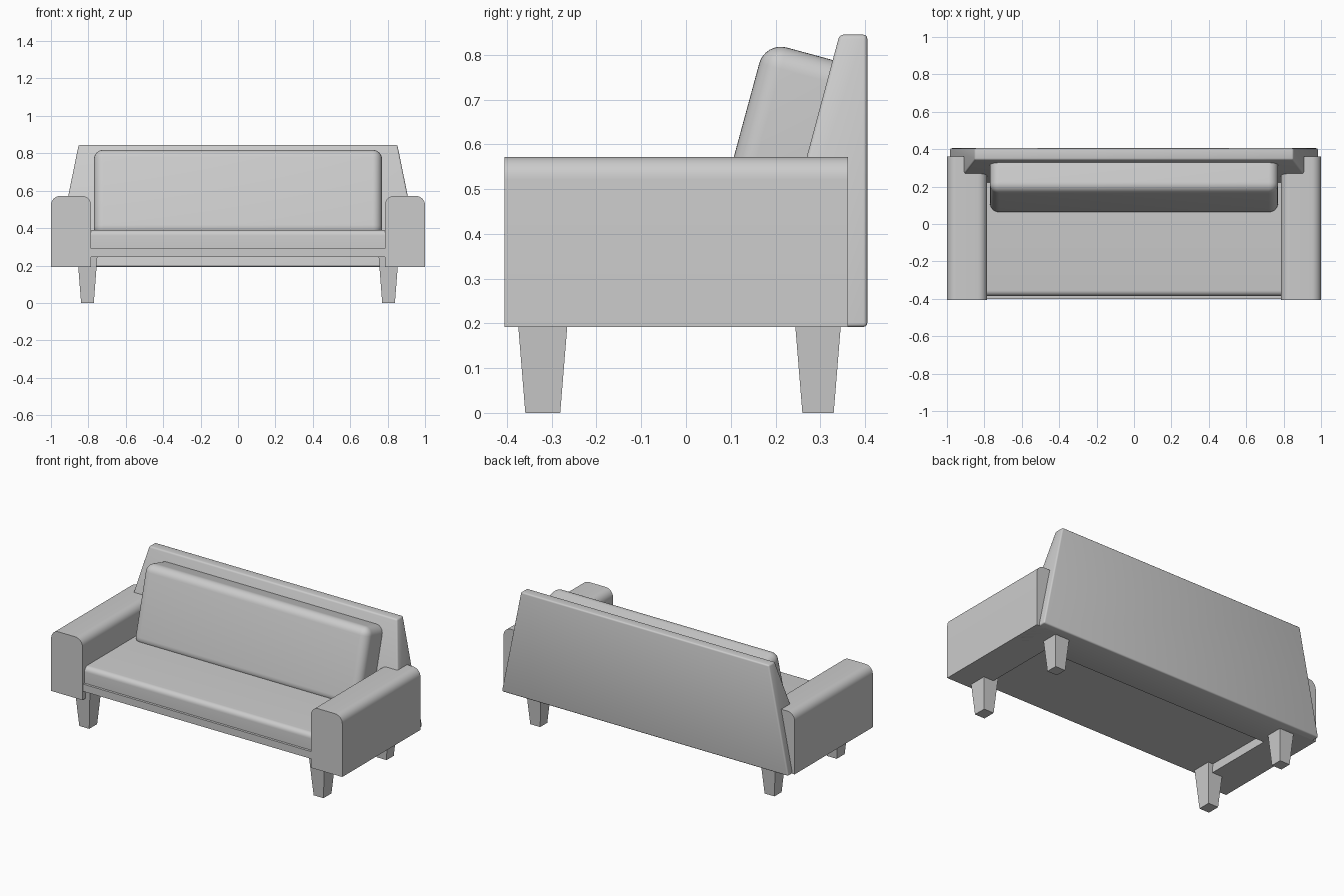
import bpy
import bmesh
from math import radians
from mathutils import Matrix

cube = bpy.data.objects.get("Cube")
if cube:
    bpy.data.objects.remove(cube, do_unlink=True)

# One upholstery colour
grey = bpy.data.materials.new("light_grey")
grey.use_nodes = True
GREY = (0.6, 0.6, 0.6, 1)
grey.diffuse_color = GREY
grey.node_tree.nodes["Principled BSDF"].inputs["Base Color"].default_value = GREY


def prism(name, lower, upper):
    """Box-like solid between two rectangles (x0, x1, y0, y1, z)."""
    bm = bmesh.new()
    rings = []
    for x0, x1, y0, y1, z in (lower, upper):
        rings.append([bm.verts.new((x, y, z)) for x, y in
                      ((x0, y0), (x1, y0), (x1, y1), (x0, y1))])
    low, top = rings
    bm.faces.new(low[::-1])
    bm.faces.new(top)
    for i in range(4):
        j = (i + 1) % 4
        bm.faces.new((low[i], low[j], top[j], top[i]))
    mesh = bpy.data.meshes.new(name)
    bm.to_mesh(mesh)
    bm.free()
    obj = bpy.data.objects.new(name, mesh)
    bpy.context.collection.objects.link(obj)
    mesh.materials.append(grey)
    return obj


def box(name, x0, x1, y0, y1, z0, z1):
    return prism(name, (x0, x1, y0, y1, z0), (x0, x1, y0, y1, z1))


def round_edges(obj, width, segments, rule):
    """Bevel the edges whose midpoint and direction satisfy the rule."""
    bm = bmesh.new()
    bm.from_mesh(obj.data)
    edges = [e for e in bm.edges
             if rule((e.verts[0].co + e.verts[1].co) / 2,
                     (e.verts[1].co - e.verts[0].co).normalized())]
    bmesh.ops.bevel(bm, geom=edges, offset=width, segments=segments,
                    profile=0.5, affect='EDGES', clamp_overlap=True)
    bm.to_mesh(obj.data)
    bm.free()
    bpy.ops.object.select_all(action='DESELECT')
    obj.select_set(True)
    bpy.context.view_layer.objects.active = obj
    bpy.ops.object.shade_smooth_by_angle(angle=radians(35))


# Arms with rounded long top edges, and legs
for side, s in (("left", 1), ("right", -1)):
    x0, x1 = sorted((s * 0.785, s * 1.0))
    arm = box(side + "_arm", x0, x1, -0.405, 0.362, 0.192, 0.572)
    round_edges(arm, 0.05, 8, lambda m, d: abs(d.y) > 0.9 and m.z > 0.5)
    for end, y, half in (("front", -0.32, 0.055), ("back", 0.295, 0.051)):
        x = s * 0.805
        foot = half - 0.016
        prism(f"{side}_{end}_leg",
              (x - 0.034, x + 0.034, y - foot, y + foot, 0),
              (x - 0.053, x + 0.053, y - half - 0.004, y + half + 0.004, 0.246))

# Seat base and seat cushion
box("seat_base", -0.79, 0.79, -0.4, 0.3, 0.245, 0.29)
seat = box("seat_cushion", -0.786, 0.786, -0.385, 0.3, 0.29, 0.39)
round_edges(seat, 0.03, 6, lambda m, d: abs(d.x) > 0.9 and m.y < 0 and m.z > 0.35)

# Tapered back panel with a leaning front
back = prism("back_panel", (-0.985, 0.985, 0.168, 0.405, 0.192),
             (-0.852, 0.852, 0.343, 0.405, 0.845))
round_edges(back, 0.009, 3, lambda m, d: True)

# Leaning back cushion, rounded at the front and at the corners
cushion = box("back_cushion", -0.77, 0.77, 0, 0.19, 0, 0.476)
round_edges(cushion, 0.05, 8, lambda m, d: m.y < 0.18)
lean = Matrix.Translation((0, 0.052, 0.37)) @ Matrix.Rotation(radians(-15.2), 4, 'X')
cushion.data.transform(lean)
